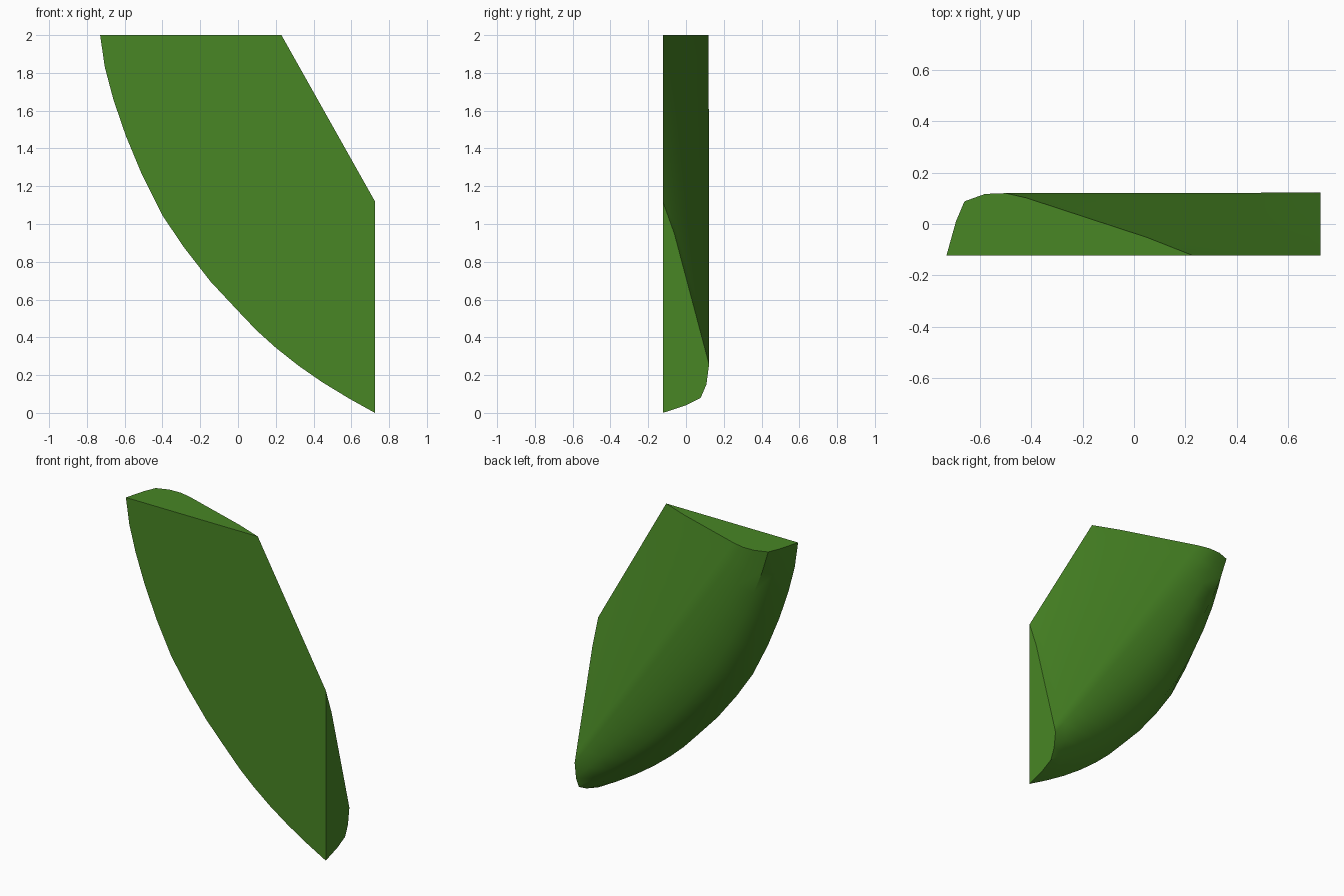
import bpy, bmesh, math
from mathutils import Vector

default = bpy.data.objects.get("Cube")
if default:
    bpy.data.objects.remove(default, do_unlink=True)

green = bpy.data.materials.new("leaf green")
green.use_nodes = True
colour = (0.065, 0.24, 0.018, 1)
green.diffuse_color = colour
green.node_tree.nodes["Principled BSDF"].inputs["Base Color"].default_value = colour

# Curved outer rim (x, z), from the top end to the lower end
rim = [(-.73, 2), (-.705, 1.83), (-.66, 1.66), (-.595, 1.47), (-.51, 1.265),
       (-.40, 1.045), (-.285, .875), (-.145, .695), (0, .54), (.1, .435),
       (.2, .345), (.32, .25), (.45, .16), (.59, .075), (.725, 0)]
rim = [Vector((x, -.123, z)) for x, z in rim]
chord = rim[-1] - rim[0]

# Lengthwise strands: (x, y) on the top end, (y, z) on the lower end,
# and how far each strand follows the bend of the rim
strands = [((-.73, -.123), (-.123, 0), 1),
           ((-.693, .01), (0, .04), .87),
           ((-.66, .088), (.078, .08), .62),
           ((-.58, .117), (.108, .15), .32),
           ((-.5, .12), (.122, .255), .04),
           ((-.42, .102), (.108, .31), 0),
           ((.05, -.052), (-.062, .95), 0),
           ((.23, -.123), (-.123, 1.12), 0)]

bm = bmesh.new()
rings = []
for point in rim:
    t = (point - rim[0]).dot(chord) / chord.length_squared
    bulge = point - rim[0].lerp(rim[-1], t)
    ring = []
    for (x, y_top), (y_low, z), bend in strands:
        top, low = Vector((x, y_top, 2)), Vector((.725, y_low, z))
        ring.append(bm.verts.new(top.lerp(low, t) + bulge * bend))
    rings.append(ring)

# Rounded back and flat front
for a, b in zip(rings, rings[1:]):
    n = len(a)
    for j in range(n):
        k = (j + 1) % n
        bm.faces.new((a[j], a[k], b[k], b[j]))
# Flat ends
bm.faces.new(rings[0])
bm.faces.new(rings[-1])
bmesh.ops.recalc_face_normals(bm, faces=bm.faces[:])

mesh = bpy.data.meshes.new("curved_blade")
bm.to_mesh(mesh)
bm.free()
mesh.materials.append(green)
blade = bpy.data.objects.new("curved_blade", mesh)
bpy.context.collection.objects.link(blade)

# Soft back with crisp rims
bpy.context.view_layer.objects.active = blade
blade.select_set(True)
bpy.ops.object.shade_smooth_by_angle(angle=math.radians(35))
